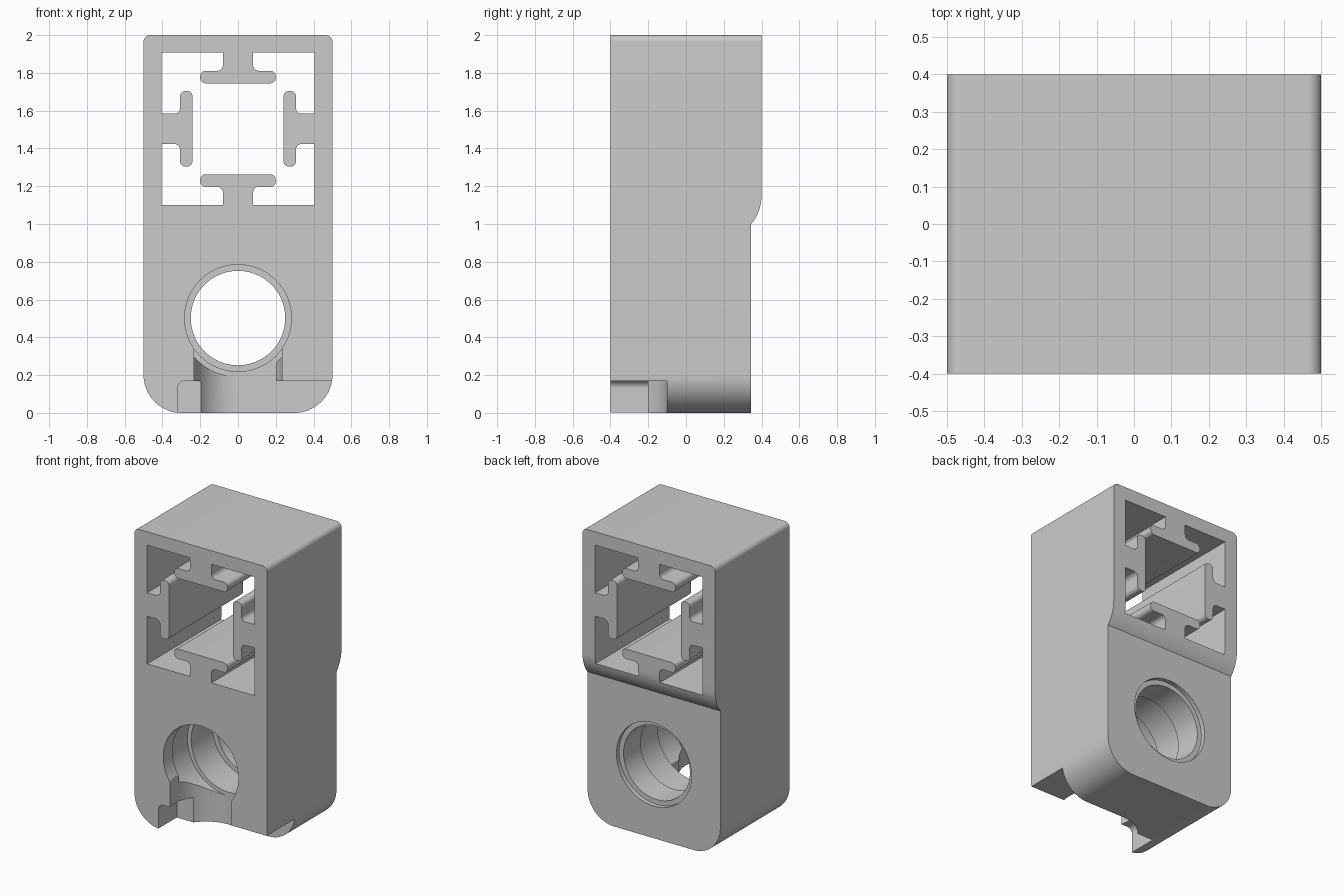
import bpy, bmesh, math
from mathutils import Vector

if "Cube" in bpy.data.objects:
    bpy.data.objects.remove(bpy.data.objects["Cube"])

grey = bpy.data.materials.new("plain grey")
grey.use_nodes = True
grey.diffuse_color = (0.6, 0.6, 0.6, 1)
grey.node_tree.nodes["Principled BSDF"].inputs["Base Color"].default_value = (0.6, 0.6, 0.6, 1)


def rounded(corners, steps=8):
    """Outline from (u, v, radius) corners, each rounded by its radius."""
    out = []
    for i, (u, v, r) in enumerate(corners):
        p = Vector((u, v))
        if r == 0:
            out.append(p)
            continue
        d1 = (Vector(corners[i - 1][:2]) - p).normalized()
        d2 = (Vector(corners[(i + 1) % len(corners)][:2]) - p).normalized()
        half = d1.angle(d2) / 2
        centre = p + (d1 + d2).normalized() * (r / math.sin(half))
        reach = r / math.tan(half)
        a, b = p + d1 * reach - centre, p + d2 * reach - centre
        out += [centre + a.lerp(b, k / steps).normalized() * r for k in range(steps + 1)]
    return out


def circle(u, v, r, n=72):
    return [Vector((u + r * math.cos(math.tau * k / n), v + r * math.sin(math.tau * k / n)))
            for k in range(n)]


def rect(u0, u1, v0, v1):
    return [Vector(p) for p in ((u0, v0), (u1, v0), (u1, v1), (u0, v1))]


def prism(name, outline, axis, start, end):
    """Extrude an outline along the x, y or z axis."""
    place = {"x": lambda p, t: (t, p.x, p.y),
             "y": lambda p, t: (p.x, t, p.y),
             "z": lambda p, t: (p.x, p.y, t)}[axis]
    bm = bmesh.new()
    a = [bm.verts.new(place(p, start)) for p in outline]
    b = [bm.verts.new(place(p, end)) for p in outline]
    bm.faces.new(a)
    bm.faces.new(b)
    for i in range(len(a)):
        bm.faces.new((a[i - 1], a[i], b[i], b[i - 1]))
    bmesh.ops.recalc_face_normals(bm, faces=bm.faces)
    mesh = bpy.data.meshes.new(name)
    bm.to_mesh(mesh)
    bm.free()
    mesh.materials.append(grey)
    obj = bpy.data.objects.new(name, mesh)
    bpy.context.collection.objects.link(obj)
    return obj


# Main block with small top and large bottom corner rounds
body = prism("bracket_body", rounded([(-.5, 0, .2), (.5, 0, .2), (.5, 2, .035), (-.5, 2, .035)], 12),
             "y", -.4, .4)


def cut(name, outline, axis, start, end):
    tool = prism(name, outline, axis, start, end)
    tool.hide_render = True
    mod = body.modifiers.new(name, "BOOLEAN")
    mod.operation, mod.solver, mod.object = "DIFFERENCE", "EXACT", tool
    bpy.context.view_layer.objects.active = body
    bpy.ops.object.modifier_apply(modifier=name)
    bpy.data.objects.remove(tool)


# Recessed lower back, blending up through an arc
R = .232
sweep = math.asin(.15 / R)
arc = [Vector((.4 - R + R * math.cos(sweep * k / 10), 1.15 - R * math.sin(sweep * k / 10)))
       for k in range(10, -1, -1)]
cut("back_recess", [Vector((.345, -.1))] + arc + [Vector((.5, 1.15)), Vector((.5, -.1))],
    "x", -.6, .6)

# Upper window with a T-shaped rib on each of its four sides
H = .404
side = [(-H, H, 0), (-.08, H, 0), (-.08, .307, .03), (-.2, .307, .028), (-.2, .241, .028),
        (.2, .241, .028), (.2, .307, .028), (.08, .307, .03), (.08, H, 0)]
window = []
for turn in range(4):
    c, s = ((1, 0), (0, -1), (-1, 0), (0, 1))[turn]
    window += [(u * c - v * s, u * s + v * c, r) for u, v, r in side]
cut("rib_window", [p + Vector((0, 1.504)) for p in rounded(window, 6)], "y", -.5, .5)

# Stepped round bore: front bore, inner chamber, lip and back counterbore
for name, radius, start, end in (("front_bore", .283, -.5, .13), ("lip_bore", .25, 0, .5),
                                 ("back_counterbore", .283, .315, .5),
                                 ("inner_chamber", .31, -.3, -.1)):
    cut(name, circle(0, .502, radius), "y", start, end)

# Slot from the bore down through the bottom, round on one side
cut("round_slot", circle(0, -.34, .24), "z", -.1, .45)
cut("square_slot", rect(0, .2, -.5, -.1), "z", -.1, .45)

# Low pockets beside the slot
cut("open_pocket", rect(.1, .6, -.5, -.1), "z", -.1, .17)
cut("closed_pocket", rounded([(-.32, -.1, 0), (-.1, -.1, 0), (-.1, .17, 0), (-.32, .17, .04)]),
    "y", -.5, -.2)

bpy.ops.object.select_all(action="DESELECT")
body.select_set(True)
bpy.context.view_layer.objects.active = body
bpy.ops.object.shade_smooth_by_angle(angle=math.radians(25))
